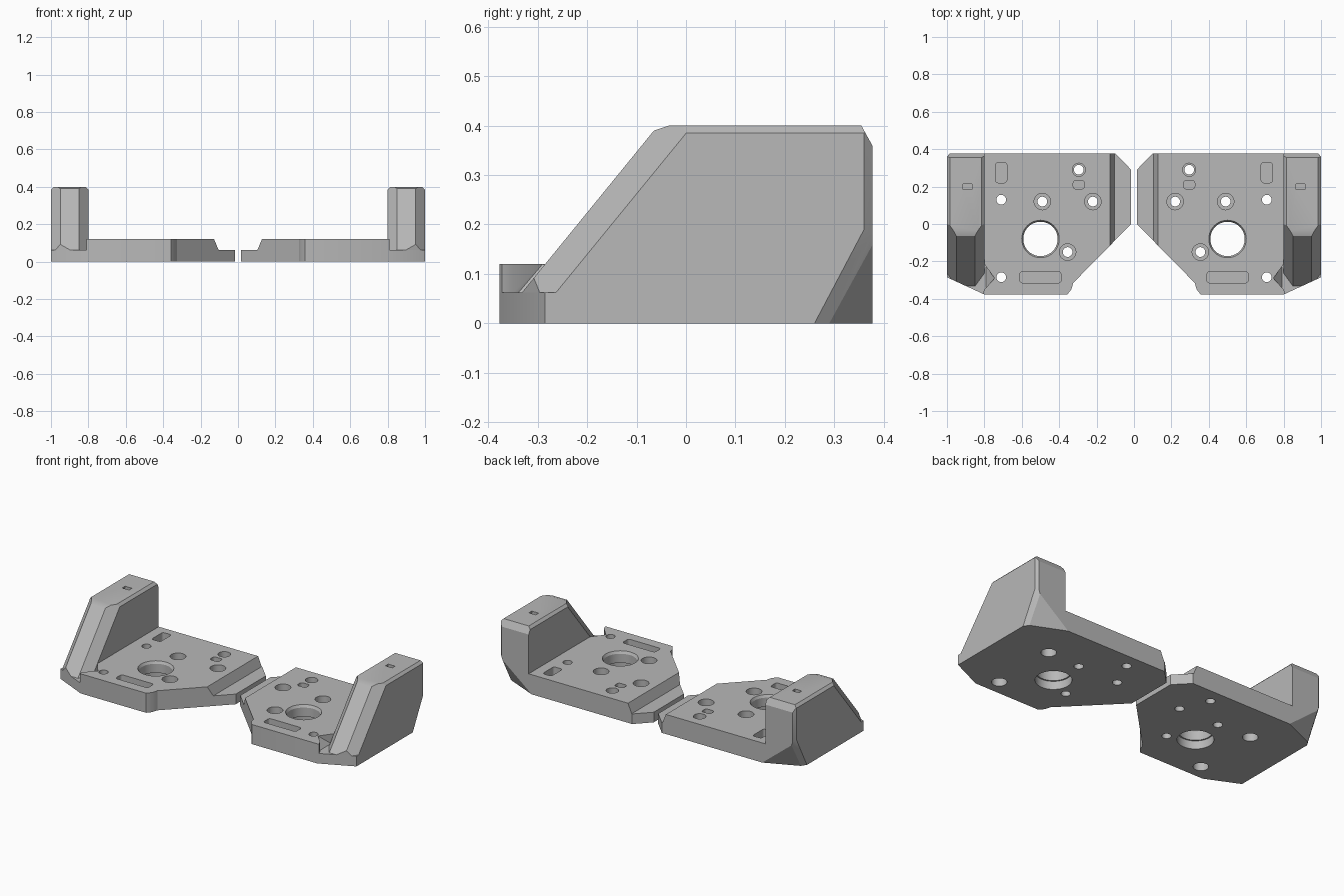
import bpy, bmesh, math
from mathutils import Vector

cube = bpy.data.objects.get("Cube")
if cube:
    bpy.data.objects.remove(cube, do_unlink=True)

grey = bpy.data.materials.new("plain_grey")
grey.use_nodes = True
colour = (0.48, 0.48, 0.48, 1)
grey.diffuse_color = colour
grey.node_tree.nodes["Principled BSDF"].inputs["Base Color"].default_value = colour

BACK, DECK, FLOOR, TOP = 0.377, 0.12, 0.062, 0.40


def to_object(name, bm):
    bmesh.ops.recalc_face_normals(bm, faces=bm.faces[:])
    mesh = bpy.data.meshes.new(name)
    bm.to_mesh(mesh)
    bm.free()
    mesh.materials.append(grey)
    obj = bpy.data.objects.new(name, mesh)
    bpy.context.collection.objects.link(obj)
    return obj


def prism(points, z0, z1):
    """Upright prism over a plan outline."""
    bm = bmesh.new()
    base = bm.faces.new([bm.verts.new((x, y, z0)) for x, y in points])
    new = bmesh.ops.extrude_face_region(bm, geom=[base])["geom"]
    verts = [v for v in new if isinstance(v, bmesh.types.BMVert)]
    bmesh.ops.translate(bm, verts=verts, vec=(0, 0, z1 - z0))
    return bm


def rect(x0, x1, y0, y1):
    return [(x0, y0), (x1, y0), (x1, y1), (x0, y1)]


def slice_off(bm, inside, a, b, c):
    """Cut along the plane through a, b, c and keep the side holding inside."""
    a, b, c = Vector(a), Vector(b), Vector(c)
    n = (b - a).cross(c - a).normalized()
    if n.dot(Vector(inside) - a) > 0:
        n = -n
    bmesh.ops.bisect_plane(bm, geom=bm.verts[:] + bm.edges[:] + bm.faces[:], dist=1e-5,
                           plane_co=a, plane_no=n, clear_outer=True)
    bmesh.ops.holes_fill(bm, edges=[e for e in bm.edges if e.is_boundary], sides=0)


def slot_outline(x, y, w, h, r):
    pts = []
    for i, (sx, sy) in enumerate([(1, 1), (-1, 1), (-1, -1), (1, -1)]):
        for k in range(6):
            t = math.pi / 2 * (i + k / 5)
            pts.append((x + sx * (w / 2 - r) + r * math.cos(t),
                        y + sy * (h / 2 - r) + r * math.sin(t)))
    return pts


def circle(x, y, r, n=40):
    return [(x + r * math.cos(2 * math.pi * i / n), y + r * math.sin(2 * math.pi * i / n))
            for i in range(n)]


def cone(x, y, z0, z1, r0, r1):
    """Flared ring cutter for edge chamfers."""
    bm = bmesh.new()
    bmesh.ops.create_cone(bm, cap_ends=True, segments=40, radius1=r0, radius2=r1, depth=z1 - z0)
    bmesh.ops.translate(bm, verts=bm.verts[:], vec=(x, y, (z0 + z1) / 2))
    return bm


def combine(target, bm, operation):
    tool = to_object("tool", bm)
    mod = target.modifiers.new("combine", "BOOLEAN")
    mod.operation, mod.solver, mod.object = operation, "EXACT", tool
    dg = bpy.context.evaluated_depsgraph_get()
    mesh = bpy.data.meshes.new_from_object(target.evaluated_get(dg))
    target.modifiers.clear()
    target.data = mesh
    bpy.data.objects.remove(tool, do_unlink=True)


# Plan outline shared by the thin lip and the deck
outline = [(0.015, 0.29), (0.015, 0), (0.325, -0.315), (0.335, -0.35), (0.357, -BACK),
           (0.80, -BACK), (1, -0.285), (1, 0.36), (0.985, BACK), (0.10, BACK)]
middle = (0.6, 0, 0.05)


def clip_rear_corner(bm, inside):
    slice_off(bm, inside, (0.98, BACK, 0.16), (0.98, 0.29, 0), (0.78, BACK, 0))
    slice_off(bm, inside, (1, 0.355, 0.18), (1, 0.26, 0), (0.98, 0.29, 0))


# Deck with a sloped step down to the lip
deck = prism(outline, 0, DECK)
slice_off(deck, middle, (0.105, 0, 0.065), (0.105, 1, 0.065), (0.128, 0, DECK))
clip_rear_corner(deck, middle)
plate = to_object("left_bracket", deck)

# Sunken pocket at the foot of the wall
pocket = prism([(0.745, -0.29), (0.80, -0.215), (1.1, -0.215), (1.1, -0.5),
                (0.86, -0.5), (0.80, -0.35)], FLOOR, 0.2)
slice_off(pocket, (0.95, -0.3, 0.1), (0.745, 0, DECK), (0.745, 1, DECK), (0.79, 0, FLOOR))
combine(plate, pocket, "DIFFERENCE")

# Thin lip layer
lip = prism(outline, 0, FLOOR)
clip_rear_corner(lip, middle)
combine(plate, lip, "UNION")

# Upright wall with sloped, chamfered front
wall = prism(rect(0.80, 1, -0.5, BACK), 0, TOP)
core = (0.9, 0.15, 0.2)
profile_cuts = [((-0.285, 0.12), (-0.065, 0.39)), ((-0.065, 0.39), (-0.035, TOP)),
                ((0.355, TOP), (BACK, 0.36))]
for (y0, z0), (y1, z1) in profile_cuts:
    slice_off(wall, core, (0, y0, z0), (1, y0, z0), (0, y1, z1))
for face_x, edge_x, top_x in [(1, 0.95, 0.985), (0.80, 0.85, 0.815)]:
    slice_off(wall, core, (edge_x, -0.285, 0.12), (edge_x, -0.089, 0.36), (face_x, -0.02, 0.36))
    slice_off(wall, core, (face_x, 0, 0.385), (face_x, 1, 0.385), (top_x, 0, TOP))
slice_off(wall, core, (0.80, -BACK, 0), (0.80, -BACK, 1), (1, -0.285, 0))
slice_off(wall, core, (1, 0.36, 0), (1, 0.36, 1), (0.985, BACK, 0))
clip_rear_corner(wall, core)
combine(plate, wall, "UNION")

# Main bore with chamfered rims
combine(plate, prism(circle(0.50, -0.08, 0.092), -0.1, 0.2), "DIFFERENCE")
combine(plate, cone(0.50, -0.08, 0.105, 0.125, 0.092, 0.103), "DIFFERENCE")
combine(plate, prism(circle(0.50, -0.08, 0.1), -0.1, 0.05), "DIFFERENCE")

# Screw holes sunk from above
for x, y, wide, narrow in [(0.22, 0.12, 0.044, 0.026), (0.49, 0.12, 0.044, 0.026),
                           (0.355, -0.15, 0.044, 0.026), (0.295, 0.29, 0.035, 0.026)]:
    combine(plate, prism(circle(x, y, narrow), -0.1, 0.2), "DIFFERENCE")
    combine(plate, prism(circle(x, y, wide), 0.06, 0.2), "DIFFERENCE")

# Screw holes sunk from below
for y in (0.13, -0.285):
    combine(plate, prism(circle(0.71, y, 0.026), -0.1, 0.2), "DIFFERENCE")
    combine(plate, prism(circle(0.71, y, 0.042), -0.1, 0.05), "DIFFERENCE")

# Rounded pockets in the deck
for x, y, w, h in [(0.295, 0.21, 0.06, 0.045), (0.71, 0.275, 0.06, 0.11), (0.50, -0.285, 0.22, 0.06)]:
    combine(plate, slot_outline and prism(slot_outline(x, y, w, h, 0.015), 0.06, 0.2), "DIFFERENCE")

# Rear socket and small slot in the wall top
socket = cone(0, 0, -0.15, 0.15, 0.055, 0.055)
for v in socket.verts:
    v.co = (v.co.x + 0.885, v.co.z + 0.28, v.co.y + 0.24)
combine(plate, socket, "DIFFERENCE")
combine(plate, prism(rect(0.867, 0.913, 0.185, 0.213), 0.25, 0.5), "DIFFERENCE")

# Mirrored twin
bm = bmesh.new()
bm.from_mesh(plate.data)
for v in bm.verts:
    v.co.x = -v.co.x
bmesh.ops.reverse_faces(bm, faces=bm.faces[:])
twin = to_object("right_bracket", bm)

for obj in (plate, twin):
    bpy.ops.object.select_all(action="DESELECT")
    obj.select_set(True)
    bpy.context.view_layer.objects.active = obj
    bpy.ops.object.shade_smooth_by_angle(angle=math.radians(25))
